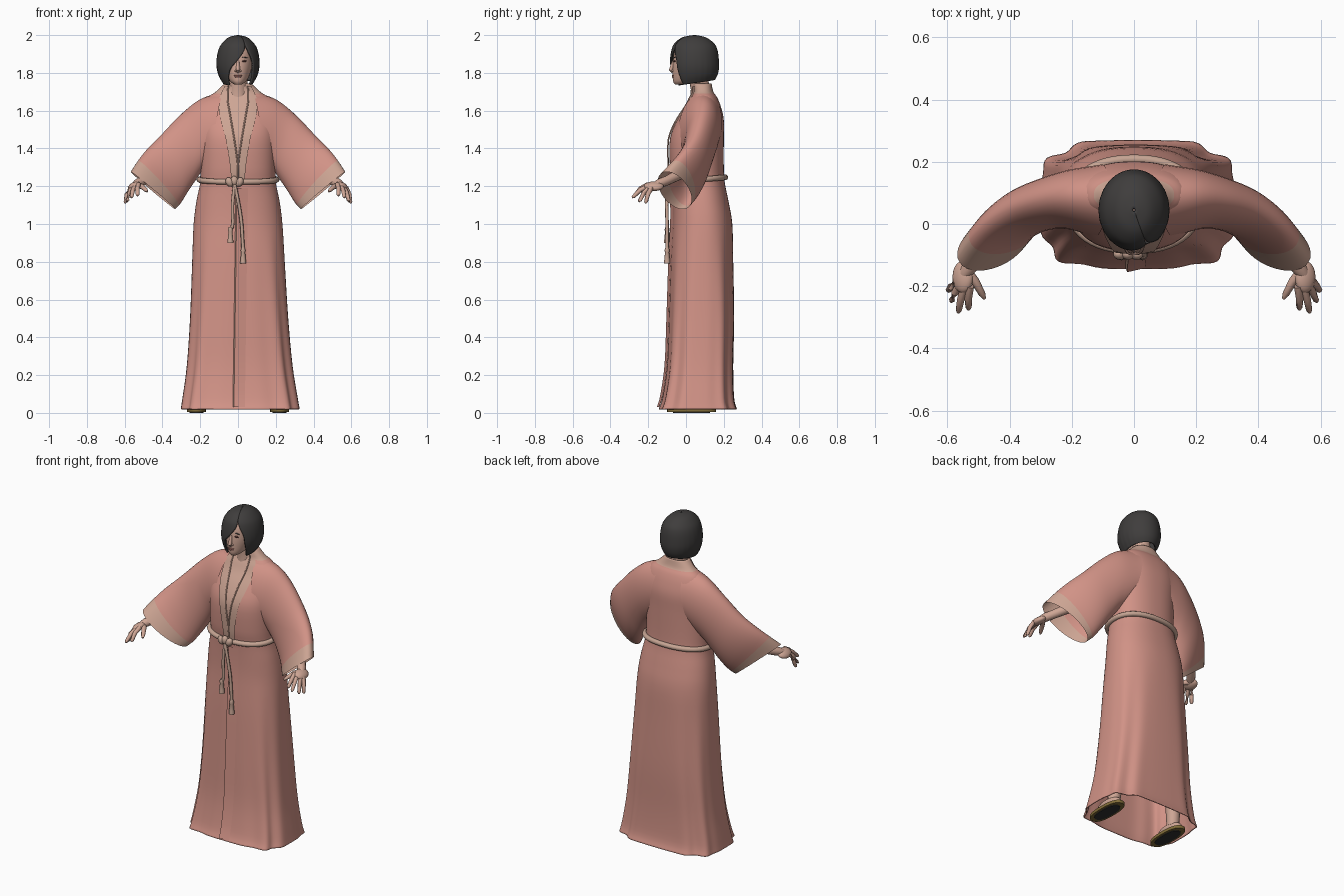
import bpy, bmesh, math
from mathutils import Vector, Matrix

cube = bpy.data.objects.get("Cube")
if cube:
    bpy.data.objects.remove(cube)


def material(name, r, g, b):
    m = bpy.data.materials.new(name)
    m.use_nodes = True
    m.diffuse_color = (r, g, b, 1)
    m.node_tree.nodes["Principled BSDF"].inputs["Base Color"].default_value = (r, g, b, 1)
    return m


ROBE = material("rose cloth", .64, .29, .24)
TRIM = material("pale trim", .60, .37, .29)
BELT = material("belt cord", .56, .37, .29)
SKIN = material("skin", .62, .38, .30)
HAIR = material("dark hair", .05, .047, .046)
LIPS = material("lips", .45, .19, .16)
EYES = material("dark eyes", .12, .045, .04)
GOLD = material("ochre sole", .22, .15, .04)
DARK = material("dark sole", .03, .03, .03)


def finish(name, bm, mats, rule=None, thick=0):
    bmesh.ops.recalc_face_normals(bm, faces=bm.faces)
    if rule:
        for f in bm.faces:
            f.material_index = rule(f.calc_center_median())
    me = bpy.data.meshes.new(name)
    bm.to_mesh(me)
    bm.free()
    for m in mats:
        me.materials.append(m)
    for p in me.polygons:
        p.use_smooth = True
    me.set_sharp_from_angle(angle=math.radians(50))
    ob = bpy.data.objects.new(name, me)
    bpy.context.collection.objects.link(ob)
    if thick:
        mod = ob.modifiers.new("thickness", 'SOLIDIFY')
        mod.thickness, mod.offset = thick, -1
    return ob


def loft(name, rings, mats, rule=None, closed=True, caps=False, thick=0, loop=False):
    bm = bmesh.new()
    vs = [[bm.verts.new(p) for p in ring] for ring in rings]
    n = len(vs[0])
    pairs = list(zip(vs, vs[1:])) + ([(vs[-1], vs[0])] if loop else [])
    for a, b in pairs:
        for i in range(n if closed else n - 1):
            j = (i + 1) % n
            bm.faces.new((a[i], a[j], b[j], b[i]))
    if caps:
        bm.faces.new(vs[0])
        bm.faces.new(vs[-1])
    return finish(name, bm, mats, rule, thick)


def spline(rows, steps):
    """Smooth curve through rows of any width."""
    r = [Vector(x) for x in rows]
    out = []
    for i in range(len(r) - 1):
        a, b, c, d = r[max(i - 1, 0)], r[i], r[i + 1], r[min(i + 2, len(r) - 1)]
        for k in range(steps):
            t = k / steps
            out.append(b + (c - a) * (t / 2) + (a * 2 - b * 5 + c * 4 - d) * (t * t / 2)
                       + (b * 3 - a - c * 3 + d) * (t ** 3 / 2))
    return out + [r[-1]]


def tube(name, pts, radii, mat, sides=10, loop=False):
    rings = []
    pts = [Vector(p) for p in pts]
    n = len(pts)
    for i, p in enumerate(pts):
        t = pts[(i + 1) % n] - pts[i - 1] if loop else pts[min(i + 1, n - 1)] - pts[max(i - 1, 0)]
        t.normalize()
        u = t.cross(Vector((1, 0, 0)) if abs(t.z) > .8 else Vector((0, 0, 1))).normalized()
        v = t.cross(u)
        r = radii[i] if isinstance(radii, (list, tuple)) else radii
        rings.append([p + (u * math.cos(a) + v * math.sin(a)) * r for a in angles(sides)])
    return loft(name, rings, [mat], caps=not loop, loop=loop)


def ball(name, loc, size, mat, turn=0):
    bm = bmesh.new()
    m = Matrix.Translation(loc) @ Matrix.Rotation(turn, 4, 'Y') @ Matrix.Diagonal((*size, 1))
    bmesh.ops.create_uvsphere(bm, u_segments=20, v_segments=12, radius=1, matrix=m)
    return finish(name, bm, [mat])


def oval(z, rx, y0, y1, a, n=2.0):
    s, c = math.sin(a), math.cos(a)
    x = math.copysign(abs(s) ** (2 / n), s) * rx
    y = (y0 + y1) / 2 - math.copysign(abs(c) ** (2 / n), c) * (y1 - y0) / 2
    return Vector((x, y, z))


def angles(n):
    return [math.tau * k / n for k in range(n)]


# Robe body: height, half width, front, back
body = spline([(.02, .315, -.145, .27), (.08, .305, -.125, .255), (.25, .28, -.10, .25),
               (.5, .26, -.09, .255), (.8, .245, -.08, .25), (1, .235, -.07, .245),
               (1.12, .22, -.07, .225), (1.22, .20, -.075, .205), (1.3, .198, -.085, .20),
               (1.45, .20, -.085, .20), (1.55, .20, -.045, .20), (1.62, .185, 0, .185),
               (1.67, .16, .025, .165), (1.7, .118, .04, .145), (1.745, .07, .035, .135)], 4)


def squareness(z):
    return 2.3 + max(0, 1 - z)


def body_point(row, a):
    z, rx, y0, y1 = row
    p = oval(z, rx, y0, y1, a, squareness(z))
    fold = max(0, 1 - z) * .05 * math.sin(2 * a) ** 2 * math.cos(9 * a)
    mid = Vector((0, (y0 + y1) / 2, z))
    return mid + (p - mid) * (1 + fold) + Vector((.012 * max(0, 1 - z), 0, 0))


def at(z):
    for a, b in zip(body, body[1:]):
        if a[0] <= z <= b[0]:
            return a.lerp(b, (z - a[0]) / (b[0] - a[0]))
    return body[-1]


def front(x, z, lift):
    _, rx, y0, y1 = at(z)
    n = squareness(z)
    k = max(0, 1 - abs(x / rx) ** n) ** (1 / n)
    return Vector((x, (y0 + y1) / 2 - (y1 - y0) / 2 * k - lift, z))


loft("robe", [[body_point(r, a) for a in angles(96)] for r in body], [ROBE, TRIM],
     rule=lambda c: int(c.z > 1.695), thick=.006)

# Collar bands, bare chest and the overlapping skirt edge
bands = spline([(1.73, .052, .07), (1.66, .055, .10), (1.58, .042, .098), (1.45, .02, .065),
                (1.33, .003, .045), (1.235, 0, .035)], 6)
for side, s in (("left", 1), ("right", -1)):
    loft(side + "_collar_band",
         [[front(s * (i + (o - i) * k / 4), z, .008) for k in range(5)] for z, i, o in bands],
         [TRIM], closed=False)
    tube(side + "_collar_edge", [front(s * i, z, .008) for z, i, o in bands], .004, TRIM, 8)
loft("chest", [[front(i * k / 3, z, .004) for k in range(-3, 4)] for z, i, o in bands[:-7]],
     [SKIN], closed=False)
loft("skirt_edge", [[front(x - .014 * (1 - z), z, lift) for x, lift in ((-.014, 0), (-.008, .014), (.05, .001))]
                    for z in (.03 + .04 * k for k in range(30))], [TRIM, ROBE],
     rule=lambda c: int(c.x > -.008 - .014 * (1 - c.z)), closed=False)

# Sleeves: top point, bottom point, half thickness
sleeve = spline([(.08, .095, 1.70, .15, .055, 1.32, .115), (.20, .09, 1.66, .19, .065, 1.28, .098),
                 (.30, .07, 1.58, .235, .065, 1.22, .085), (.40, .03, 1.47, .28, .055, 1.16, .08),
                 (.48, -.035, 1.375, .315, .04, 1.12, .078),
                 (.55, -.135, 1.265, .35, .015, 1.09, .08)], 5)
# Fingertips
fingers = {"little": (.598, -.215, 1.11), "ring": (.588, -.25, 1.118),
           "middle": (.565, -.285, 1.14), "index": (.532, -.275, 1.15)}

for side, s in (("left", 1), ("right", -1)):
    mirror = Vector((s, 1, 1))
    mids = [(Vector(r[:3]) + Vector(r[3:6])) / 2 for r in sleeve]
    rings = []
    for i, r in enumerate(sleeve):
        d = mids[min(i + 1, len(mids) - 1)] - mids[max(i - 1, 0)]
        across = Vector((-d.y, d.x, 0)).normalized() * r[6]
        across.z = across.x * .75
        half = (Vector(r[:3]) - Vector(r[3:6])) / 2
        rings.append([(mids[i] + half * math.cos(a) + across * math.sin(a)) * mirror for a in angles(32)])
    # the last rows form the pale cuff
    loft(side + "_sleeve", rings[:-3], [ROBE])
    loft(side + "_cuff", rings[-4:], [TRIM])

    # Arm and hand
    palm = Vector((.55, -.17, 1.20))
    arm = [Vector(p) for p in ((.35, .045, 1.34), (.42, -.01, 1.275), (.50, -.10, 1.23), (.53, -.14, 1.215), palm)]
    tube(side + "_forearm", [p * mirror for p in arm], [.03, .03, .025, .025, .018], SKIN, 14)
    ball(side + "_palm", palm * mirror, (.036, .052, .021), SKIN, s * .5)
    for k, (label, tip) in enumerate(fingers.items()):
        base = palm + Vector((.022 - .015 * k, -.012 - .006 * k, -.008 + .006 * k))
        tip = Vector(tip)
        knuckle = base.lerp(tip, .5) + Vector((.003, -.003, .008))
        tube(f"{side}_{label}_finger", [p * mirror for p in (base, knuckle, base.lerp(tip, .9), tip)],
             [.013, .012, .01, .005], SKIN, 8)
    thumb = [Vector(p) for p in ((.54, -.15, 1.205), (.51, -.185, 1.20), (.488, -.225, 1.18), (.48, -.24, 1.172))]
    tube(side + "_thumb", [p * mirror for p in thumb], [.018, .014, .011, .005], SKIN, 8)

    # Leg, foot and layered sandal sole
    foot = Vector((s * .22, .03, 0))
    tube(side + "_leg", [(s * .15, .1, .7), (s * .2, .1, .3), (s * .215, .08, .05)], [.07, .05, .035], SKIN, 14)
    ball(side + "_foot", foot + Vector((0, .02, .04)), (.042, .09, .03), SKIN)
    for part, z0, z1, k, mat in (("sole", .004, .022, 1, GOLD), ("tread", 0, .004, .75, DARK)):
        loft(f"{side}_sandal_{part}",
             [[foot + oval(z, .05 * k, -.13 * k, .13 * k, a, 2.5) for a in angles(28)] for z in (z0, z1)],
             [mat], caps=True)

# Belt with knot and two tasselled ends
path = []
for a in angles(48):
    z = 1.235 - .012 * math.cos(a)
    p = body_point(at(z), a)
    path.append(p + Vector((p.x, p.y - .065, 0)).normalized() * .006)
tube("belt", path, .015, BELT, 10, loop=True)
for k, x in enumerate((-.045, -.02, .008)):
    ball(f"belt_knot_{k + 1}", (x, -.097, 1.222 + .006 * (k % 2)), (.02, .018, .026), BELT, .5 * (k - 1))
for name, x, low in (("short", -.04, .90), ("long", .027, .79)):
    hang = spline([(-.018, -.10, 1.21), ((x - .018) / 2, -.102, 1.1), (x * .7, -.10, 1), (x, -.10, low + .07)], 5)
    tube(name + "_belt_end", hang, .009, BELT, 8)
    tube(name + "_tassel", [(x, -.10, low + d) for d in (.085, .07, .06, .02, 0)],
         [.009, .014, .011, .015, .017], BELT, 10)

# Head and neck
head = spline([(1.738, .018, -.058, .0), (1.755, .042, -.068, .05), (1.79, .062, -.071, .10),
               (1.85, .077, -.07, .13), (1.92, .075, -.058, .14), (1.97, .04, -.02, .10)], 4)
loft("head", [[oval(*r, a) for a in angles(32)] for r in head], [SKIN], caps=True)
tube("neck", [(0, .08, 1.66), (0, .075, 1.72), (0, .06, 1.8)], [.06, .05, .05], SKIN, 20)
tube("nose", [(0, -.066, 1.865), (0, -.073, 1.84), (0, -.078, 1.815), (0, -.07, 1.805)],
     [.006, .009, .013, .009], SKIN, 10)
ball("upper_lip", (0, -.068, 1.786), (.022, .007, .004), LIPS)
ball("lower_lip", (0, -.068, 1.779), (.018, .007, .005), LIPS)
for side, s in (("left", 1), ("right", -1)):
    ball(side + "_eye", (s * .033, -.061, 1.862), (.013, .006, .005), EYES)
    ball(side + "_brow", (s * .035, -.059, 1.882), (.018, .005, .002), HAIR, s * .12)
    ball(side + "_nostril", (s * .011, -.070, 1.811), (.007, .008, .006), SKIN)

# Bob haircut: height, half width, front, back, then the face opening in degrees
hair = spline([(2, .004, .04, .05, 25, 25), (1.988, .05, -.02, .105, 25, 25), (1.955, .086, -.062, .15, 24, 25),
               (1.92, .104, -.077, .167, 19, 31), (1.87, .113, -.085, .174, 0, 42),
               (1.82, .112, -.085, .175, -22, 46), (1.77, .10, -.075, .168, -32, 51),
               (1.73, .08, -.06, .153, -37, 55)], 4)
rings = []
for z, rx, y0, y1, a0, a1 in hair:
    ring = []
    for k in range(65):
        a = math.radians(a1 + (360 + a0 - a1) * k / 64)
        lift = .016 * (1 - math.cos(a)) * max(0, (1.85 - z) / .12)
        lock = 1 + .008 * math.cos(24 * a) * (2 - z) / .27
        ring.append(oval(z + lift, rx * lock, y0, y1, a))
    rings.append(ring)
loft("hair", rings, [HAIR], closed=False, thick=.01)
